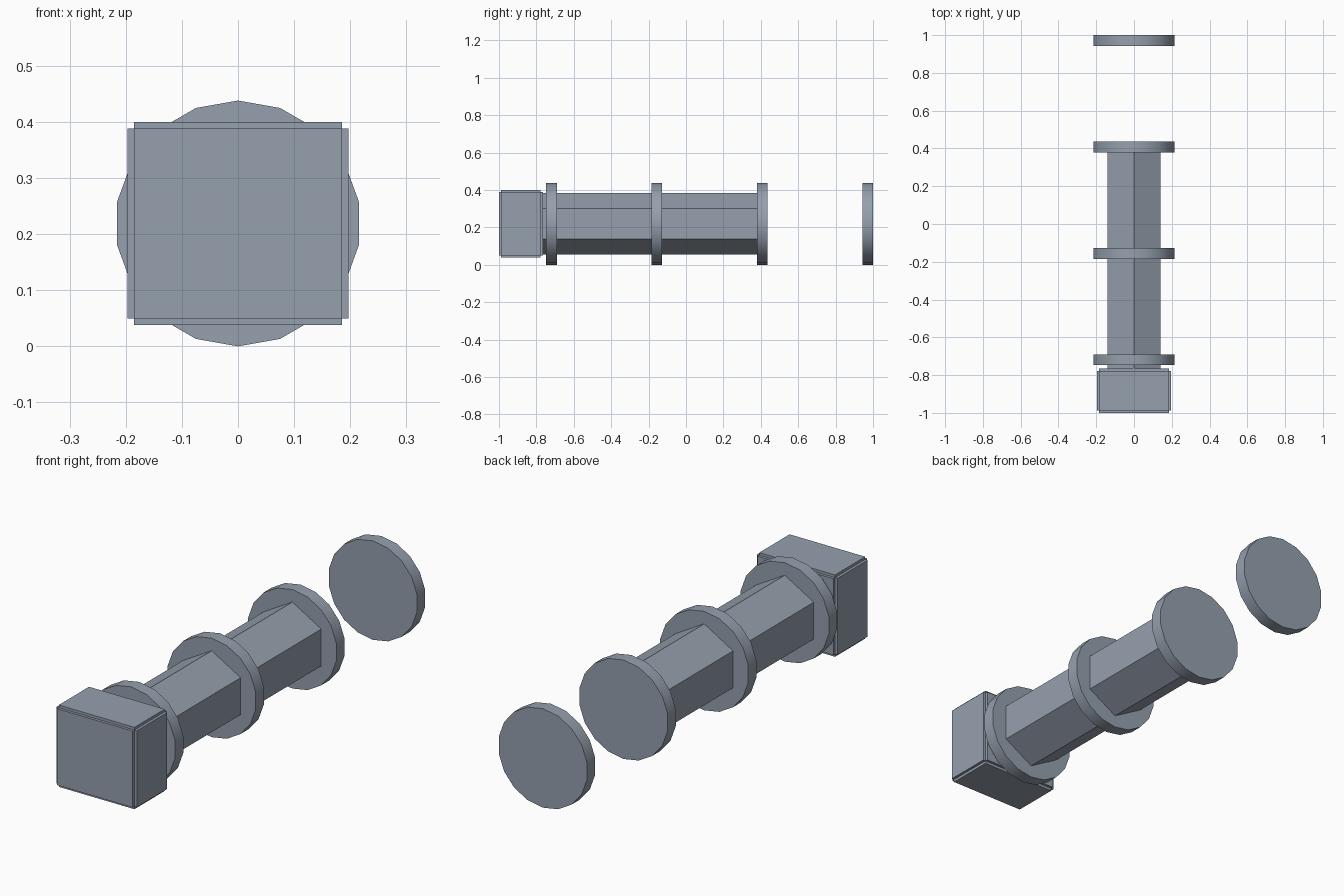
import bpy
import math

if "Cube" in bpy.data.objects:
    bpy.data.objects.remove(bpy.data.objects["Cube"])

AXIS_Z = 0.219

# Blue-grey metal
metal = bpy.data.materials.new("blue_grey_metal")
metal.diffuse_color = (0.30, 0.35, 0.42, 1)
metal.use_nodes = True
metal.node_tree.nodes["Principled BSDF"].inputs["Base Color"].default_value = metal.diffuse_color


def cylinder(name, sides, radius, y0, y1):
    bpy.ops.mesh.primitive_cylinder_add(
        vertices=sides, radius=radius, depth=y1 - y0,
        location=(0, (y0 + y1) / 2, AXIS_Z), rotation=(math.pi / 2, 0, 0))
    ob = bpy.context.object
    ob.name = name
    ob.data.materials.append(metal)
    return ob


def box(name, size, centre):
    bpy.ops.mesh.primitive_cube_add(size=1, location=centre)
    ob = bpy.context.object
    ob.name = name
    ob.scale = size
    bpy.ops.object.transform_apply(location=False, rotation=False, scale=True)
    ob.data.materials.append(metal)
    return ob


# Square head block: a core whose six faces are raised, leaving notched edges
core = (0.37, 0.211, 0.338)
raise_by = 0.012
head_y = -1 + raise_by + core[1] / 2
for axis, label in enumerate(("side", "front_back", "top_bottom")):
    size = list(core)
    size[axis] += 2 * raise_by
    box("head_" + label + "_plates", size, (0, head_y, AXIS_Z))

# Hexagonal shaft from the head to the third disc
cylinder("shaft", 6, 0.1635, -0.77, 0.41)

# Evenly spaced discs, the last one standing free
thickness, spacing = 0.057, 0.5635
for i in range(4):
    y1 = 1 - spacing * (3 - i)
    cylinder(f"disc_{i + 1}", 18, 0.219, y1 - thickness, y1)
    bpy.ops.object.shade_smooth_by_angle(angle=math.radians(30))
